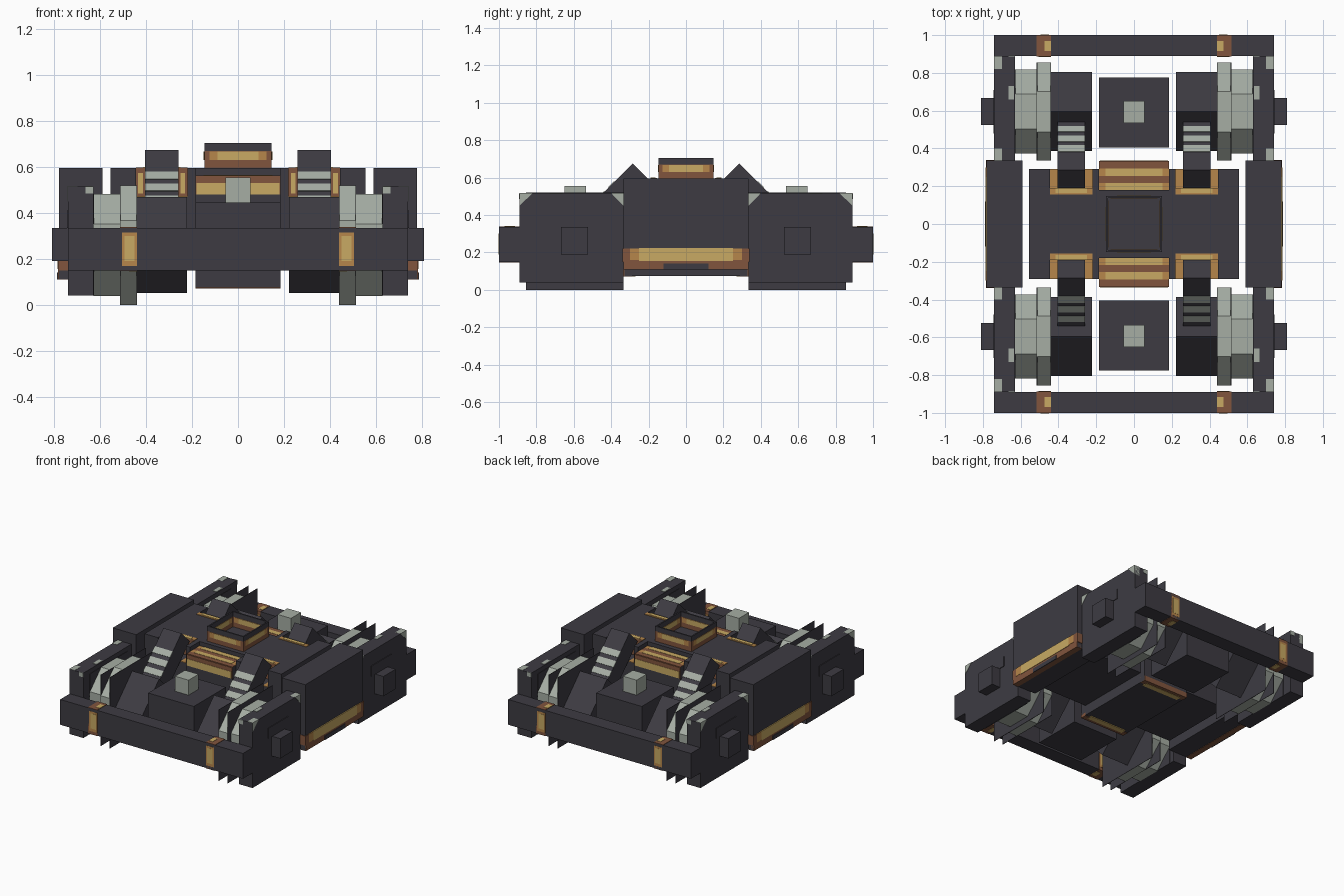
import bpy, bmesh, math

cube = bpy.data.objects.get("Cube")
if cube:
    bpy.data.objects.remove(cube, do_unlink=True)


def material(name, rgb):
    m = bpy.data.materials.new(name)
    m.use_nodes = True
    m.diffuse_color = (*rgb, 1)
    m.node_tree.nodes["Principled BSDF"].inputs["Base Color"].default_value = (*rgb, 1)
    return m


IRON = material("dark iron", (.047, .044, .055))
STEEL = material("pale steel", (.38, .42, .37))
GOLD = material("gold", (.58, .40, .125))
AMBER = material("amber", (.47, .24, .07))
BROWN = material("copper brown", (.22, .09, .047))


def prism(name, points, x0, x1, mat, cap=None, sx=1, sy=1):
    """Extrude a (y, z) outline from x0 to x1, mirrored by the signs sx and sy."""
    bm = bmesh.new()
    ends = [[bm.verts.new((sx * x, sy * y, z)) for y, z in points] for x in (x0, x1)]
    for ring in ends:
        bm.faces.new(ring).material_index = 1 if cap else 0
    n = len(points)
    for i in range(n):
        j = (i + 1) % n
        bm.faces.new((ends[0][i], ends[0][j], ends[1][j], ends[1][i]))
    bmesh.ops.recalc_face_normals(bm, faces=bm.faces)
    mesh = bpy.data.meshes.new(name)
    bm.to_mesh(mesh)
    bm.free()
    mesh.materials.append(mat)
    if cap:
        mesh.materials.append(cap)
    ob = bpy.data.objects.new(name, mesh)
    bpy.context.collection.objects.link(ob)
    return ob


def box(name, x, y, z, mat, sx=1, sy=1):
    outline = [(y[0], z[0]), (y[1], z[0]), (y[1], z[1]), (y[0], z[1])]
    return prism(name, outline, x[0], x[1], mat, None, sx, sy)


def regular(cy, cz, apothem, sides, turn):
    r = apothem / math.cos(math.pi / sides)
    angles = [turn + 2 * math.pi * i / sides for i in range(sides)]
    return [(cy + r * math.cos(a), cz + r * math.sin(a)) for a in angles]


T = .004           # painted plate thickness
AXLE = (.595, .26)  # axle position in y and z

# Bolster core and centre block
box("bolster_core", (-.555, .555), (-.18, .18), (.15, .595), IRON)
box("centre_block", (-.185, .185), (-.33, .33), (.075, .56), IRON)

# Raised square collar on top
for s, tag in ((-1, "a"), (1, "b")):
    for z, mat, part in (((.59, .67), BROWN, "lower"), ((.67, .705), IRON, "upper")):
        box(f"collar_{part}_y_{tag}", (-.147, .147), (.137, .147), z, mat, 1, s)
        box(f"collar_{part}_x_{tag}", (.137, .147), (-.137, .137), z, mat, s)
    for half, mat, grow in ((.125, AMBER, .002), (.09, GOLD, .003)):
        out = (.137 - grow, .147 + grow)
        box(f"collar_band_y_{tag}", (-half, half), out, (.63, .667), mat, 1, s)
        box(f"collar_band_x_{tag}", out, (-half, half), (.63, .667), mat, s)

# Parts repeated at the two ends
for sy, end in ((-1, "front"), (1, "back")):
    box(f"{end}_beam", (-.74, .74), (.89, 1), (.15, .335), IRON, 1, sy)
    box(f"{end}_motor", (-.185, .185), (.405, .775), (.075, .445), IRON, 1, sy)
    box(f"{end}_motor_cap", (-.055, .055), (.535, .65), (.445, .555), STEEL, 1, sy)

    # Striped ledge of the centre block, on top and on its end
    for i, mat in enumerate((GOLD, BROWN, GOLD, BROWN)):
        y = (.18 + i * .0375, .18 + (i + 1) * .0375)
        box(f"{end}_ledge_stripe", (-.185, .185), y, (.56, .56 + T), AMBER if mat == GOLD else mat, 1, sy)
        if mat == GOLD:
            box(f"{end}_ledge_gold", (-.15, .15), y, (.56, .562 + T), mat, 1, sy)
    box(f"{end}_ledge_face", (-.185, .185), (.33, .33 + T), (.48, .56), BROWN, 1, sy)
    box(f"{end}_ledge_face_gold", (-.18, .18), (.33, .332 + T), (.48, .53), GOLD, 1, sy)
    box(f"{end}_block_underside", (-.185, .185), (.29, .33 + T), (.072, .11), BROWN, 1, sy)
    box(f"{end}_block_under_gold", (-.15, .15), (.27, .31), (.070, .08), GOLD, 1, sy)

# Side blocks with a painted lower band
for sx, side in ((-1, "right"), (1, "left")):
    box(f"{side}_side_block", (.59, .78), (-.335, .335), (.113, .595), IRON, sx)
    box(f"{side}_band", (.74, .78 + T), (-.335 - T, .335 + T), (.15, .22), BROWN, sx)
    box(f"{side}_band_foot", (.74, .78 + T), (-.335, .335), (.11, .15), BROWN, sx)
    box(f"{side}_band_amber", (.78, .782 + T), (-.3, .3), (.16, .222), AMBER, sx)
    box(f"{side}_band_gold", (.78, .783 + T), (-.25, .25), (.155, .223), GOLD, sx)
    box(f"{side}_band_gap", (.78, .784 + T), (-.12, .12), (.11, .14), IRON, sx)

# Parts repeated at the four corners
for sx, side in ((-1, "right"), (1, "left")):
    for sy, end in ((-1, "front"), (1, "back")):
        tag = f"{end}_{side}"
        m = dict(sx=sx, sy=sy)

        # Side frame with axle bearing
        box(f"{tag}_side_frame", (.63, .74), (.335, .89), (.04, .515), IRON, **m)
        box(f"{tag}_bearing", (.74, .81), (.525, .667), (.19, .335), IRON, **m)
        box(f"{tag}_bearing_plate", (.74, .745), (.48, .71), (.335, .41), IRON, **m)
        for y0, y1 in ((.89, .82), (.335, .40)):
            corner = [(y0, .45), (y1, .517), (y0, .517)]
            prism(f"{tag}_frame_corner", corner, .70, .742, STEEL, None, sx, sy)
        box(f"{tag}_frame_tip", (.63, .665), (.887, .892), (.485, .516), STEEL, **m)
        box(f"{tag}_frame_speck", (.635, .665), (.66, .73), (.514, .518), STEEL, **m)

        # Eight-sided wheel, with square side plates
        for part, r, x in (("flange", .26, (.442, .515)), ("tread", .222, (.515, .63))):
            prism(f"{tag}_wheel_{part}", regular(*AXLE, r, 8, math.pi / 8), *x, STEEL, IRON, sx, sy)
        for r, x in ((.26, .44), (.26, .512), (.222, .627)):
            prism(f"{tag}_wheel_plate", regular(*AXLE, r, 4, math.pi / 4), x, x + .003, IRON, None, sx, sy)

        # Gearbox standing on its edge
        prism(f"{tag}_gearbox", regular(*AXLE, .148, 4, 0), .222, .442, IRON, None, sx, sy)

        # Bolster arms around the damper pocket
        box(f"{tag}_arm_inner", (.185, .22), (.18, .29), (.15, .595), IRON, **m)
        box(f"{tag}_arm_outer", (.445, .555), (.18, .29), (.15, .595), IRON, **m)
        box(f"{tag}_pocket_floor", (.22, .445), (.18, .29), (.15, .47), IRON, **m)
        box(f"{tag}_pocket_wall", (.22, .445), (.18, .18 + T), (.47, .595), BROWN, **m)
        box(f"{tag}_pocket_rim", (.22, .445), (.155, .19), (.595, .595 + T), AMBER, **m)
        box(f"{tag}_pocket_rim_gold", (.25, .415), (.163, .19), (.595, .597 + T), GOLD, **m)
        for x in ((.22, .26), (.405, .445)):
            box(f"{tag}_pocket_side", x, (.18, .292), (.47, .47 + T), AMBER, **m)
            inner = (x[0] + .01, x[1] - .01)
            box(f"{tag}_pocket_gold", inner, (.18, .186), (.485, .575), GOLD, **m)

        # Slanted damper with pale stripes on its outer slope
        def slope(y, lift=0):
            return (y + lift, .96 - y + lift)

        damper = [slope(.285), slope(.54), (.445, .325), (.19, .58)]
        prism(f"{tag}_damper", damper, .26, .405, IRON, None, sx, sy)
        for a, b in ((.382, .414), (.434, .466), (.487, .517)):
            stripe = [slope(a), slope(b), slope(b, .003), slope(a, .003)]
            prism(f"{tag}_damper_stripe", stripe, .259, .406, STEEL, None, sx, sy)

        # Painted band wrapped around the end beam
        box(f"{tag}_beam_band", (.44, .515), (.887, 1), (.147, .338), BROWN, **m)
        box(f"{tag}_beam_band_face", (.44, .505), (.885, 1.001), (.17, .315), AMBER, **m)
        box(f"{tag}_beam_band_gold", (.45, .495), (.884, 1.002), (.19, .30), GOLD, **m)
        box(f"{tag}_beam_band_cap", (.44, .475), (.915, .97), (.145, .34), GOLD, **m)
